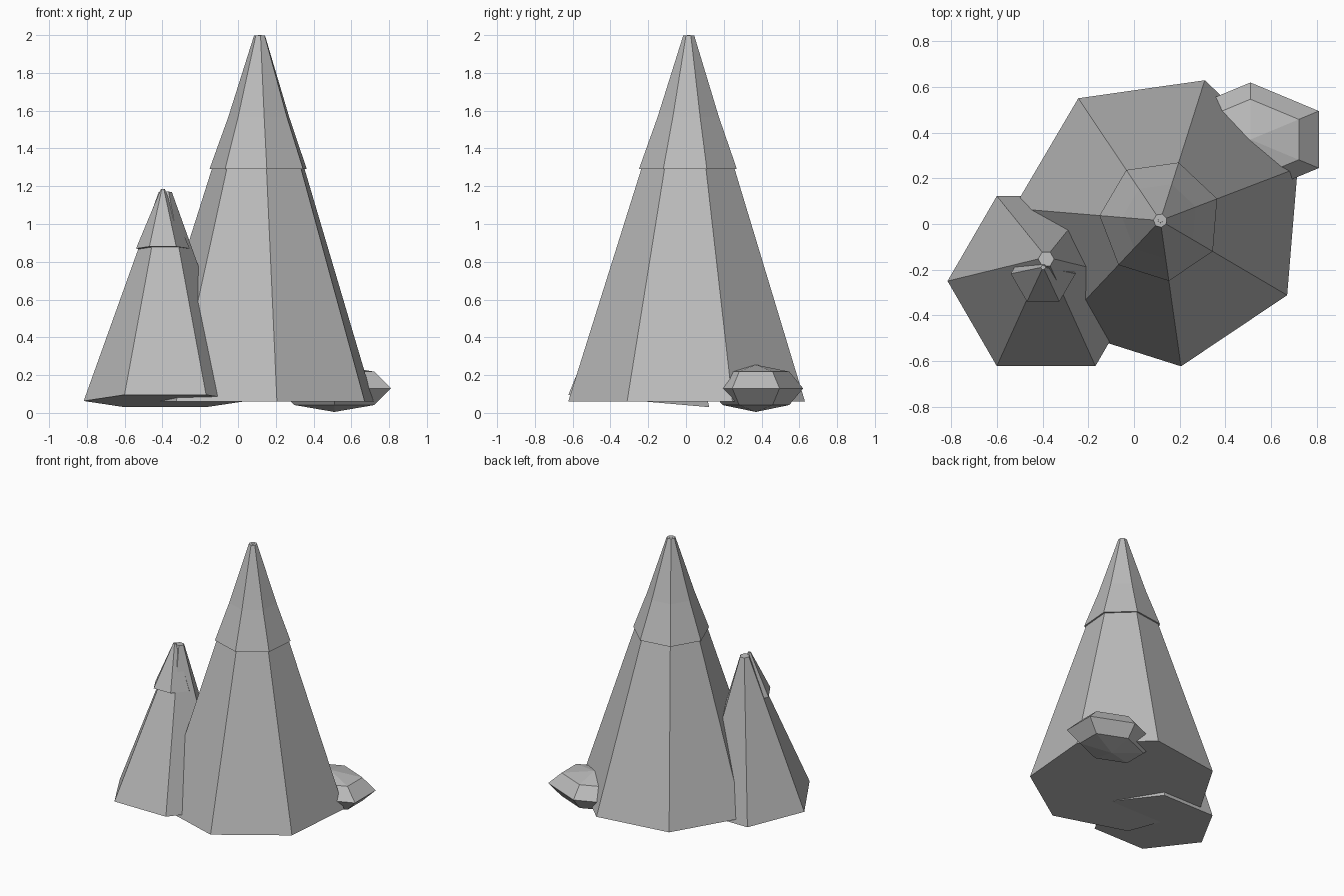
import bpy, math

if "Cube" in bpy.data.objects:
    bpy.data.objects.remove(bpy.data.objects["Cube"])

stone = bpy.data.materials.new("grey stone")
stone.diffuse_color = (0.5, 0.5, 0.5, 1)
stone.use_nodes = True
stone.node_tree.nodes["Principled BSDF"].inputs["Base Color"].default_value = stone.diffuse_color


def finish(name):
    ob = bpy.context.object
    ob.name = name
    ob.data.materials.append(stone)
    return ob


def spike(name, sides, base, r_base, r_top, height, first_angle=0.0, tilt=0.0):
    """Tapered prism standing on base, leaning back by tilt degrees."""
    t = math.radians(tilt)
    x, y, z = base
    centre = (x, y + math.sin(t) * height / 2, z + math.cos(t) * height / 2)
    bpy.ops.mesh.primitive_cone_add(vertices=sides, radius1=r_base, radius2=r_top,
                                    depth=height, location=centre)
    ob = finish(name)
    # the primitive's first corner points along +y
    for v in ob.data.vertices:
        a = math.radians(first_angle - 90)
        px, py = v.co.x, v.co.y
        v.co.x = px * math.cos(a) - py * math.sin(a)
        v.co.y = px * math.sin(a) + py * math.cos(a)
    ob.rotation_euler = (-t, 0, 0)
    return ob


# Tall seven-sided spire with a cap sleeve
spike("tall_spire", 7, (0.115, 0.015, 0.06), 0.645, 0.03, 1.938, 72.4)
spike("tall_spire_cap", 7, (0.115, 0.015, 1.29), 0.267, 0.01, 0.71, 72.4)

# Short six-sided spire leaning back, with a cap on its front
spike("short_spire", 6, (-0.385, -0.25, 0.063), 0.432, 0.035, 1.11, 0, 5)
spike("short_spire_cap", 6, (-0.398, -0.218, 0.87), 0.142, 0.01, 0.317, 0, 5)

# Faceted boulder behind the tall spire
bpy.ops.mesh.primitive_uv_sphere_add(segments=6, ring_count=4, radius=1,
                                     location=(0.51, 0.37, 0.13))
boulder = finish("boulder")
for v in boulder.data.vertices:
    x, y, z = v.co
    # put a corner on the +y axis
    if max(abs(p.co.y) for p in boulder.data.vertices) < 0.99:
        x, y = -y, x
    v.co = (x, y, z)
boulder.scale = (0.346, 0.25, 0.125)
